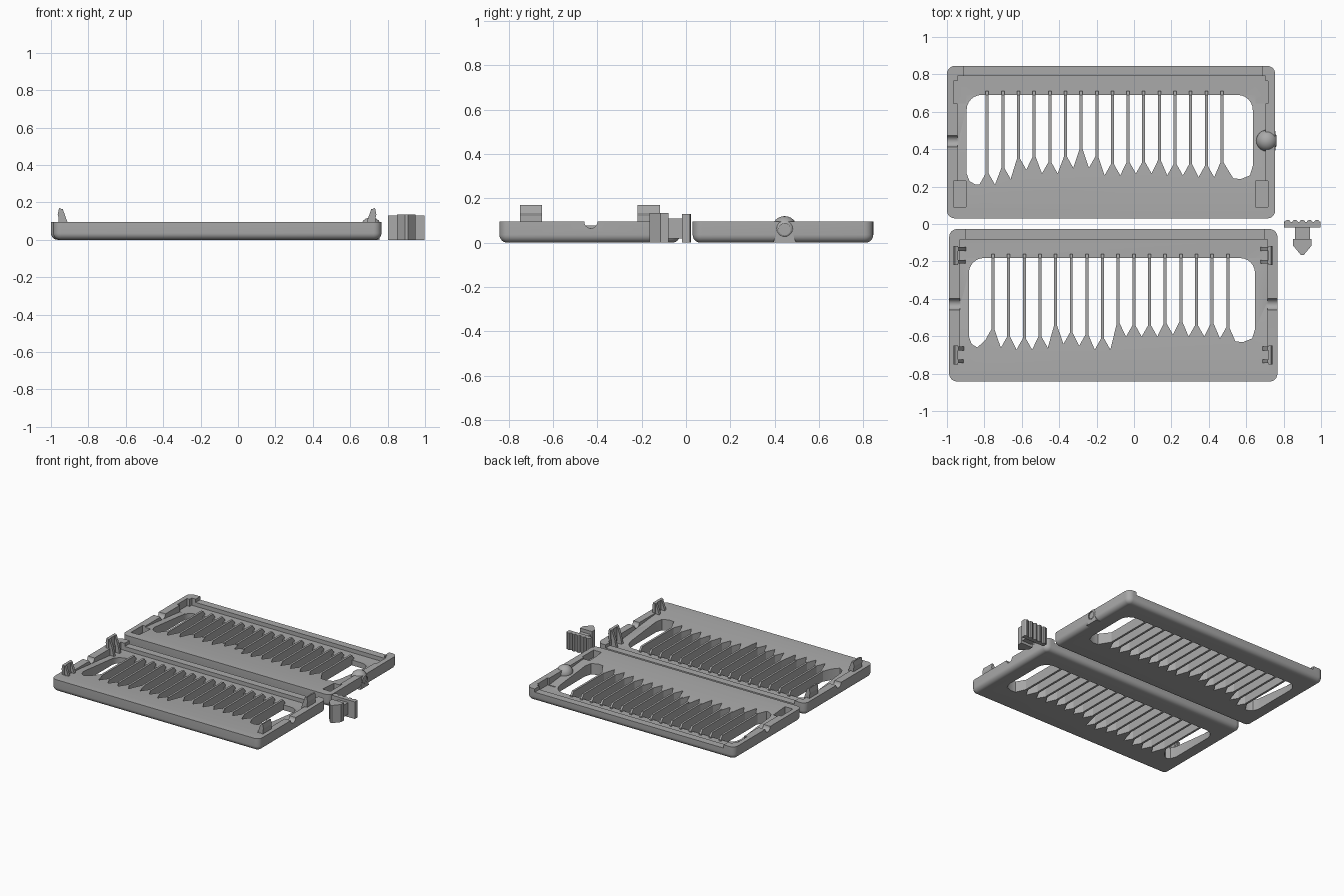
import bpy, bmesh, math
from mathutils import Vector

if "Cube" in bpy.data.objects:
    bpy.data.objects.remove(bpy.data.objects["Cube"])

grey = bpy.data.materials.new("grey_plastic")
grey.use_nodes = True
grey.diffuse_color = (0.4, 0.4, 0.4, 1)
grey.node_tree.nodes["Principled BSDF"].inputs["Base Color"].default_value = (0.4, 0.4, 0.4, 1)


def finish(bm, name):
    bmesh.ops.recalc_face_normals(bm, faces=bm.faces)
    mesh = bpy.data.meshes.new(name)
    bm.to_mesh(mesh)
    bm.free()
    mesh.materials.append(grey)
    ob = bpy.data.objects.new(name, mesh)
    bpy.context.collection.objects.link(ob)
    return ob


def prism(name, pts, lo, hi, axis="z"):
    """Extrude a 2D outline along an axis (x: yz outline, y: xz, z: xy)."""
    place = {"x": lambda a, b, t: (t, a, b), "y": lambda a, b, t: (a, t, b),
             "z": lambda a, b, t: (a, b, t)}[axis]
    bm = bmesh.new()
    rings = [[bm.verts.new(place(a, b, t)) for a, b in pts] for t in (lo, hi)]
    bm.faces.new(rings[0])
    bm.faces.new(rings[1])
    n = len(pts)
    for i in range(n):
        j = (i + 1) % n
        bm.faces.new((rings[0][i], rings[0][j], rings[1][j], rings[1][i]))
    return finish(bm, name)


def box(name, x0, x1, y0, y1, z0, z1):
    return prism(name, [(x0, y0), (x1, y0), (x1, y1), (x0, y1)], z0, z1)


def arc(cx, cy, r, a0, a1, n=6):
    angles = [math.radians(a0 + (a1 - a0) * i / n) for i in range(n + 1)]
    return [(cx + r * math.cos(a), cy + r * math.sin(a)) for a in angles]


def rounded(x0, x1, y0, y1, r):
    return (arc(x1 - r, y1 - r, r, 0, 90) + arc(x0 + r, y1 - r, r, 90, 180)
            + arc(x0 + r, y0 + r, r, 180, 270) + arc(x1 - r, y0 + r, r, 270, 360))


def cut(ob, cutters):
    for c in cutters:
        mod = ob.modifiers.new("cut", "BOOLEAN")
        mod.operation, mod.solver, mod.object = "DIFFERENCE", "EXACT", c
    deps = bpy.context.evaluated_depsgraph_get()
    mesh = bpy.data.meshes.new_from_object(ob.evaluated_get(deps))
    ob.modifiers.clear()
    ob.data = mesh
    for c in cutters:
        bpy.data.objects.remove(c)


def smooth(ob):
    bpy.ops.object.select_all(action="DESELECT")
    ob.select_set(True)
    bpy.context.view_layer.objects.active = ob
    bpy.ops.object.shade_smooth_by_angle(angle=math.radians(35))


def shell(name):
    """Rounded tray blank with a filleted bottom edge."""
    bm = bmesh.new()
    fillet = [(0.036 * (1 - math.sin(a)), 0.036 * (1 - math.cos(a)))
              for a in (math.radians(15 * i) for i in range(7))]
    rings = []
    for inset, z in fillet + [(0, 0.095)]:
        pts = rounded(-1 + inset, 0.755 - inset, 0.03 + inset, 0.845 - inset, 0.042 - inset)
        rings.append([bm.verts.new((x, y, z)) for x, y in pts])
    for a, b in zip(rings, rings[1:]):
        for i in range(len(a)):
            j = (i + 1) % len(a)
            bm.faces.new((a[i], a[j], b[j], b[i]))
    bm.faces.new(rings[0])
    bm.faces.new(rings[-1])
    return finish(bm, name)


PITCH = 0.0837


def tray(name, fin_x, peaks, shift, notch_ends):
    body = shell(name + "_tray")
    # window outline: rounded top, comb-shaped lower edge
    pts = arc(0.555, 0.61, 0.08, 0, 90) + arc(-0.815, 0.61, 0.08, 90, 180)
    pts += [(-0.895, 0.27), (-0.88, 0.23), (-0.85, 0.212)]
    last = peaks[0]
    for i, p in enumerate(peaks):
        x = fin_x + i * PITCH
        pts += [(x - PITCH / 2, min(p, last) - 0.06), (x - 0.008, p), (x + 0.008, p)]
        last = p
    pts += [(0.53, 0.245), (0.57, 0.24), (0.62, 0.26), (0.635, 0.31)]
    cutters = [prism("window", pts, -0.1, 0.2)]
    # cavity with a sloping floor, lowered back rim, end notches
    ramp = [(0.09, 0.095), (0.3, 0.08), (0.69, 0.04), (0.79, 0.04), (0.79, 0.2), (0.09, 0.2)]
    cutters.append(prism("cavity", ramp, -0.943, 0.703, "x"))
    cutters.append(box("rim_step", -0.91, 0.685, 0.78, 0.9, 0.07, 0.2))
    for x in notch_ends:
        cutters.append(prism("notch", arc(0.443, 0.095, 0.03, 0, 360, 16)[:-1], x - 0.035, x + 0.035, "x"))
    if name == "back":
        for y0, y1 in ((0.09, 0.23), (0.645, 0.765)):
            for x in (-0.965, 0.65):
                cutters.append(box("latch_slot", x, x + 0.067, y0, y1, 0.04, 0.2))
    cut(body, cutters)
    smooth(body)
    parts = [body]
    # divider fins
    for i, p in enumerate(peaks):
        x = fin_x + i * PITCH
        side = [(p - 0.02, 0.002), (0.69, 0.002), (0.712, 0.04), (0.712, 0.05), (0.69, 0.078), (p - 0.02, 0.078)]
        parts.append(prism(name + "_fin", side, x - 0.008, x + 0.008, "x"))
    for ob in parts:
        ob.location = shift
    return body


back_peaks = [.27, .30, .35, .36, .33, .36, .40, .36, .32, .33, .33, .34, .32, .32, .31, .33]
front_peaks = [.31, .27, .26, .27, .33, .29, .28, .26, .34, .33, .33, .34, .35, .33, .34, .32]
back = tray("back", -0.785, back_peaks, (0, 0, 0), [-0.975])
tray("front", -0.766, front_peaks, (0.012, -0.872, 0), [-0.975, 0.73])

# latches standing on the ends of the front tray
for side in (-1, 1):
    def mx(pts):
        return [(-0.112 + side * a, z) for a, z in pts]
    for yc in (-0.168, -0.70):
        plate = [(0.83, 0.03), (0.83, 0.165), (0.845, 0.17), (0.852, 0.135), (0.848, 0.12), (0.848, 0.03)]
        prism("latch_plate", mx(plate), yc - 0.05, yc + 0.05, "y")
        for dy in (-0.034, 0.034):
            gusset = [(0.835, 0.03), (0.785, 0.03), (0.80, 0.095), (0.825, 0.165), (0.835, 0.165)]
            prism("latch_gusset", mx(gusset), yc + dy - 0.01, yc + dy + 0.01, "y")

# pivot knob with a flared foot and a bore, on the back tray
foot = [(0.393, 0.0), (0.497, 0.0), (0.478, 0.05)] + arc(0.445, 0.06, 0.036, 0, 180) + [(0.412, 0.05)]
knob_foot = prism("knob_foot", foot, 0.70, 0.757, "x")
bm = bmesh.new()
bmesh.ops.create_uvsphere(bm, u_segments=24, v_segments=12, radius=0.058)
bmesh.ops.translate(bm, verts=bm.verts, vec=Vector((0.711, 0.445, 0.062)))
knob = finish(bm, "knob")
for ob in (knob_foot, knob):
    cut(ob, [prism("bore", arc(0.445, 0.06, 0.027, 0, 360, 16)[:-1], 0.735, 0.8, "x")])
    smooth(ob)

# loose thumb latch: ribbed plate, stem and arrow head
wave = [(0.802, -0.018), (0.998, -0.018), (0.998, 0.018)]
for i in range(5):
    wave += arc(0.978 - i * 0.039, 0.006, 0.0165, 15, 165, 4)
wave.append((0.802, 0.018))
prism("thumb_plate", wave, 0.0, 0.13)
box("thumb_stem", 0.86, 0.942, -0.085, -0.016, 0.02, 0.11)
arrow = [(0.85, -0.08), (0.95, -0.08), (0.95, -0.115), (0.908, -0.165), (0.892, -0.165), (0.85, -0.115)]
prism("thumb_arrow", arrow, 0.0, 0.135)
